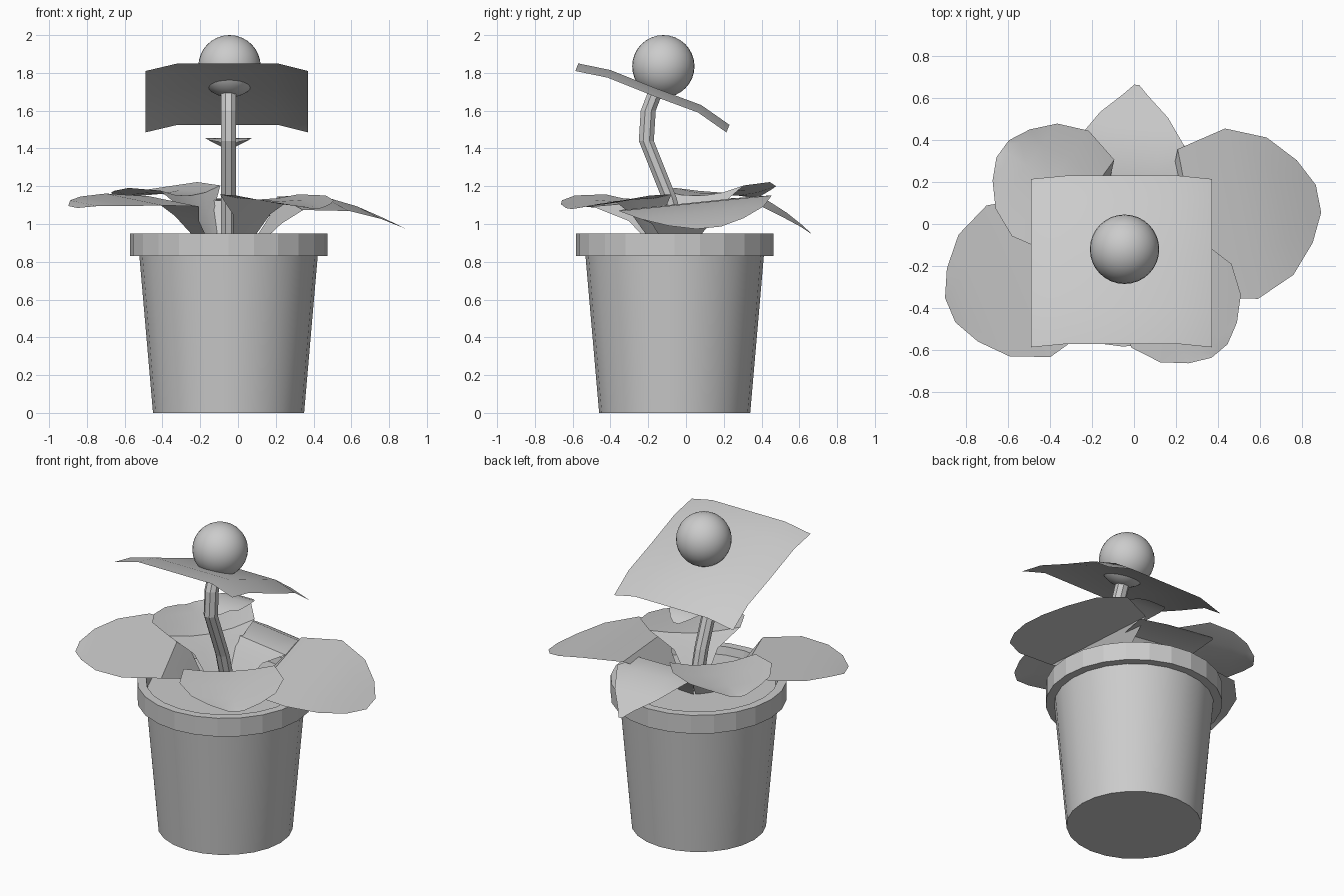
import bpy, bmesh, math
from mathutils import Vector

cube = bpy.data.objects.get("Cube")
if cube:
    bpy.data.objects.remove(cube)

grey = bpy.data.materials.new("plain grey")
grey.use_nodes = True
grey.diffuse_color = (0.6, 0.6, 0.6, 1)
grey.node_tree.nodes["Principled BSDF"].inputs["Base Color"].default_value = grey.diffuse_color

CENTRE = Vector((-0.05, -0.06, 0))


def make(name, bm, smooth=None):
    """Turn a bmesh into a named object, smooth below the given angle."""
    mesh = bpy.data.meshes.new(name)
    bm.to_mesh(mesh)
    bm.free()
    obj = bpy.data.objects.new(name, mesh)
    bpy.context.collection.objects.link(obj)
    mesh.materials.append(grey)
    if smooth:
        bpy.ops.object.select_all(action="DESELECT")
        obj.select_set(True)
        bpy.context.view_layer.objects.active = obj
        bpy.ops.object.shade_smooth_by_angle(angle=math.radians(smooth))


def skin(bm, rows, closed=False):
    """Join neighbouring rows of points with quads."""
    rows = [[bm.verts.new(p) for p in row] for row in rows]
    for a, b in zip(rows, rows[1:]):
        n = len(a)
        for i in range(n if closed else n - 1):
            j = (i + 1) % n
            bm.faces.new((a[i], a[j], b[j], b[i]))
    return rows


def lathe(name, profile, sides=24, smooth=None):
    """Turn a (radius, height) profile about the pot axis and cap its ends."""
    bm = bmesh.new()
    turns = [math.tau * i / sides for i in range(sides)]
    rings = skin(bm, [[CENTRE + Vector((r * math.cos(t), r * math.sin(t), z)) for t in turns]
                      for r, z in profile], closed=True)
    bm.faces.new(rings[0][::-1])
    bm.faces.new(rings[-1])
    bmesh.ops.recalc_face_normals(bm, faces=bm.faces)
    make(name, bm, smooth)


# Pot body, and the rim with the soil sunk inside it
lathe("pot_body", [(0.4, 0), (0.473, 0.84)], smooth=30)
lathe("pot_rim_and_soil", [(0.46, 0.83), (0.523, 0.83), (0.523, 0.95), (0.47, 0.95), (0.46, 0.9)])

# One leaf outline (distance, half width), shared by every leaf
OUTLINE = [(0.1, 0.05), (0.19, 0.13), (0.25, 0.27), (0.43, 0.31),
           (0.57, 0.25), (0.66, 0.15), (0.71, 0.05)]


def leaf(name, angle, scale, heights, tilt=0.0, cup=0.0, origin=CENTRE, width=1.0, taper=0.0):
    """A thin bent blade; tilt raises its left side, cup its edges, taper sharpens the tip."""
    t = math.radians(angle)
    along = Vector((math.cos(t), math.sin(t), 0))
    across = Vector((-math.sin(t), math.cos(t), 0))
    rows = []
    for (d, w), z in zip(OUTLINE, heights):
        w *= scale * width * (1 - taper * (d / 0.71) ** 4)
        rows.append([origin + along * d * scale + across * w * q
                     + Vector((0, 0, z + tilt * w * q + cup * w * q * q))
                     for q in (1, 0.5, 0, -0.5, -1)])
    bm = bmesh.new()
    skin(bm, rows)
    make(name, bm, 40)


leaf("left_leaf", 11, 1.33, (0.88, 1.02, 1.11, 1.11, 1.06, 1.01, 0.98), tilt=0.1)
leaf("front_leaf", -50, 1, (0.88, 1.04, 1.13, 1.12, 1.1, 1.09, 1.08), cup=0.1)
leaf("right_leaf", 203, 1.26, (0.88, 1.03, 1.12, 1.13, 1.12, 1.11, 1.09), tilt=-0.08)
leaf("back_right_leaf", 144, 1, (0.88, 1.05, 1.15, 1.16, 1.15, 1.15, 1.14), tilt=-0.05, cup=0.15)
leaf("back_leaf", 85, 1.02, (0.88, 1.04, 1.12, 1.13, 1.05, 0.99, 0.95),
     tilt=0.06, width=0.92, taper=0.75)
leaf("stem_leaf", 90, 0.53, (1.42, 1.435, 1.445, 1.455, 1.44, 1.42, 1.4),
     origin=Vector((-0.05, -0.2, 0)), width=0.75)

# Bent eight-sided stem
path = [(-0.02, 0.88), (-0.09, 1.14), (-0.21, 1.44), (-0.2, 1.6), (-0.15, 1.73)]
bm = bmesh.new()
skin(bm, [[(-0.05 + 0.043 * math.cos(a), y + 0.043 * math.sin(a), z)
           for a in (math.tau * (i + 0.5) / 8 for i in range(8))] for y, z in path], closed=True)
make("stem", bm)

# Flower sheet, bent down at its edges
slope = [(-0.57, 1.85), (-0.4, 1.815), (-0.15, 1.715), (0.08, 1.63), (0.23, 1.525)]
bm = bmesh.new()
skin(bm, [[(x, y - drop * 0.4, z - drop)
           for x, drop in ((-0.49, 0.04), (-0.32, 0), (0.21, 0), (0.37, 0.04))]
          for y, z in slope])
make("flower_sheet", bm, 40)

# Ball at the heart of the flower
bm = bmesh.new()
bmesh.ops.create_uvsphere(bm, u_segments=32, v_segments=16, radius=0.165)
bmesh.ops.translate(bm, vec=(-0.045, -0.12, 1.835), verts=bm.verts)
make("flower_ball", bm, 60)
